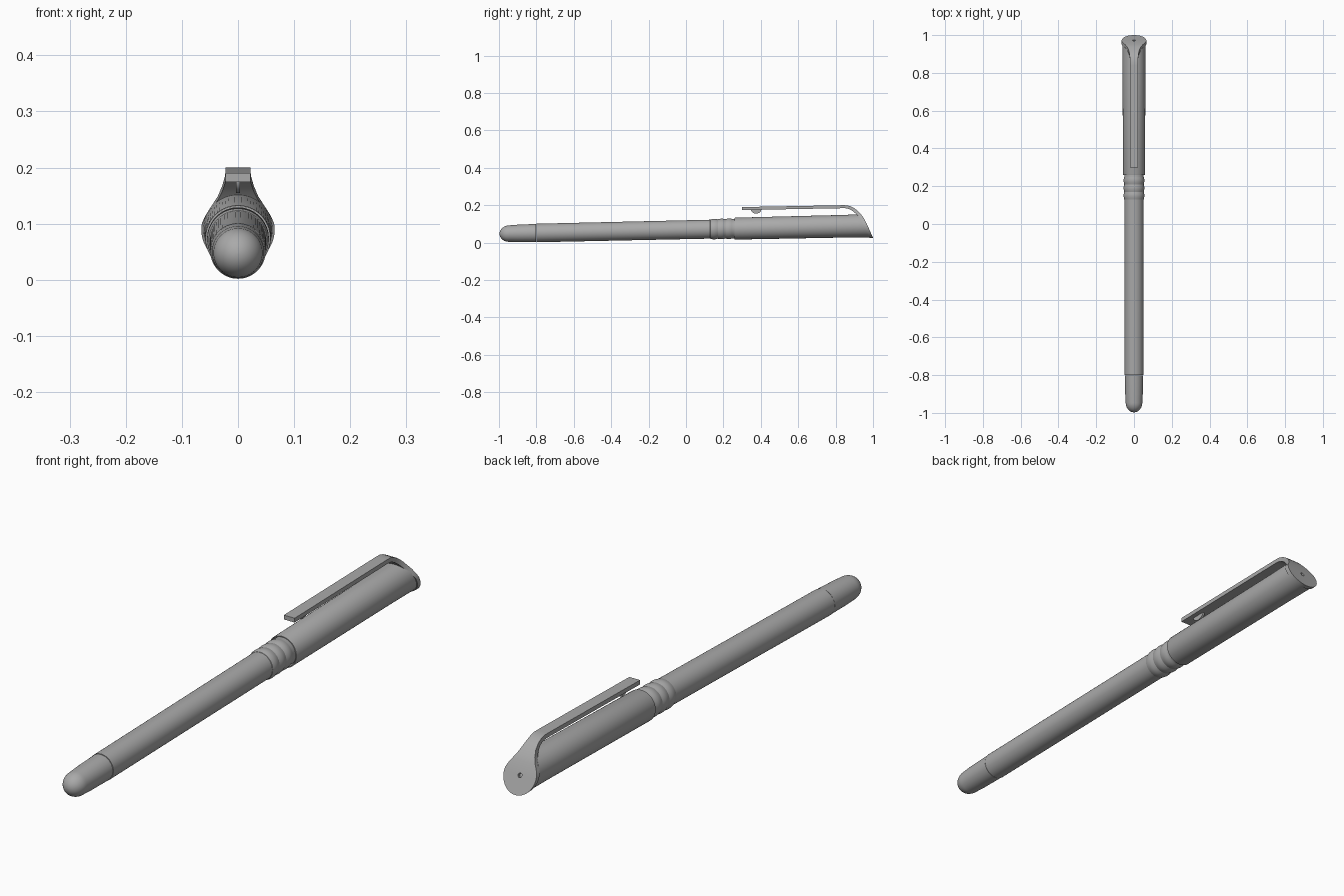
import bpy, bmesh, math

if "Cube" in bpy.data.objects:
    bpy.data.objects.remove(bpy.data.objects["Cube"])

grey = bpy.data.materials.new("plain grey")
grey.diffuse_color = (0.4, 0.4, 0.4, 1)
grey.use_nodes = True
grey.node_tree.nodes["Principled BSDF"].inputs["Base Color"].default_value = grey.diffuse_color


def axis(y):
    """Height of the slightly tilted pen axis."""
    return 0.069 + 0.022 * y


def finish(name, bm, angle=30):
    bmesh.ops.recalc_face_normals(bm, faces=bm.faces)
    me = bpy.data.meshes.new(name)
    bm.to_mesh(me)
    bm.free()
    me.materials.append(grey)
    ob = bpy.data.objects.new(name, me)
    bpy.context.collection.objects.link(ob)
    bpy.ops.object.select_all(action='DESELECT')
    ob.select_set(True)
    bpy.context.view_layer.objects.active = ob
    bpy.ops.object.shade_smooth_by_angle(angle=math.radians(angle))
    return ob


def skin(bm, rings):
    """Join rings of vertices with quads and close both ends."""
    n = len(rings[0])
    for a, b in zip(rings, rings[1:]):
        for i in range(n):
            j = (i + 1) % n
            bm.faces.new((a[i], a[j], b[j], b[i]))
    bm.faces.new(rings[0])
    bm.faces.new(rings[-1][::-1])


def lathe(name, profile, end=None, n=64):
    """Turn (y, radius) pairs around the axis; end(z) reshapes the last ring."""
    bm = bmesh.new()
    rings = []
    for k, (y, r) in enumerate(profile):
        ring = []
        for i in range(n):
            a = 2 * math.pi * i / n
            z = axis(y) + r * math.sin(a)
            yy = end(z) if end and k == len(profile) - 1 else y
            ring.append(bm.verts.new((r * math.cos(a), yy, z)))
        rings.append(ring)
    skin(bm, rings)
    return finish(name, bm)


# Rounded end plug
tip = [(-0.945 - 0.052 * math.cos(a), 0.044 * math.sin(a))
       for a in [math.radians(2 + 8 * i) for i in range(12)]]
lathe("end_plug", tip + [(-0.90, 0.0465), (-0.802, 0.0485), (-0.802, 0.046)])

# Barrel
lathe("barrel", [(-0.80, 0.046), (-0.80, 0.0495), (0.13, 0.0505), (0.14, 0.0505)])

# Ribbed collar with three ridges
ribs = [(0.13 + 0.12 * i / 36, 0.0515 + 0.0035 * abs(math.sin(math.pi * i / 12)))
        for i in range(37)]
lathe("ribbed_collar", [(0.128, 0.049)] + ribs + [(0.30, 0.0515)])

# Clip stations: outer y, outer z, inner y, inner z, half width
stations = [(0.30, 0.190, 0.30, 0.174, 0.022), (0.84, 0.200, 0.84, 0.184, 0.022),
            (0.862, 0.1995, 0.86, 0.1835, 0.022), (0.88, 0.194, 0.873, 0.179, 0.022),
            (0.90, 0.184, 0.888, 0.171, 0.0235), (0.92, 0.168, 0.904, 0.158, 0.028),
            (0.937, 0.149, 0.920, 0.142, 0.036), (0.95, 0.132, 0.932, 0.127, 0.047),
            (0.959, 0.115, 0.941, 0.113, 0.058), (0.967, 0.10, 0.949, 0.10, 0.0645)]
for i in range(15):
    a = math.radians(i * 88 / 14)
    z = 0.09 - 0.0645 * math.sin(a)
    y = 0.967 + 0.033 * (0.10 - z) / 0.0745
    stations.append((y, z, y - 0.018, z, 0.0655 * math.cos(a)))


def cut(z):
    """y of the inside of the end plate at height z."""
    for a, b in zip(stations, stations[1:]):
        if b[3] <= z <= a[3]:
            t = (a[3] - z) / (a[3] - b[3])
            return a[2] + t * (b[2] - a[2]) + 0.003
    return stations[-1][2]


# Cap with recessed mouth and slanted end
lathe("cap", [(0.29, 0.0545), (0.26, 0.0545), (0.26, 0.0575), (0.263, 0.0585),
              (0.85, 0.0605), (0.95, 0.0615)], end=cut)

# Clip that flares into the end plate
bm = bmesh.new()
skin(bm, [[bm.verts.new(p) for p in ((-w, yo, zo), (w, yo, zo), (w, yi, zi), (-w, yi, zi))]
          for yo, zo, yi, zi, w in stations])
clip = finish("clip_and_end_plate", bm, 40)

# Small round hole in the end plate
bpy.ops.mesh.primitive_cylinder_add(vertices=24, radius=0.008, depth=0.024,
                                    location=(0, 0.972, 0.088),
                                    rotation=(math.radians(-66), 0, 0))
cutter = bpy.context.object
cutter.name = "hole_cutter"
cutter.hide_render = True
cutter.hide_viewport = False
cutter.display_type = 'WIRE'
mod = clip.modifiers.new("hole", 'BOOLEAN')
mod.operation = 'DIFFERENCE'
mod.solver = 'EXACT'
mod.object = cutter
bpy.context.view_layer.objects.active = clip
bpy.ops.object.modifier_apply(modifier=mod.name)
bpy.data.objects.remove(cutter)

# Thin half-disc grip under the clip
bm = bmesh.new()
rings = []
for x in (-0.004, 0.004):
    rings.append([bm.verts.new((x, 0.375 + 0.028 * math.cos(a), 0.178 - 0.023 * math.sin(a)))
                  for a in [math.pi * i / 20 for i in range(21)]])
skin(bm, rings)
finish("clip_grip", bm)
